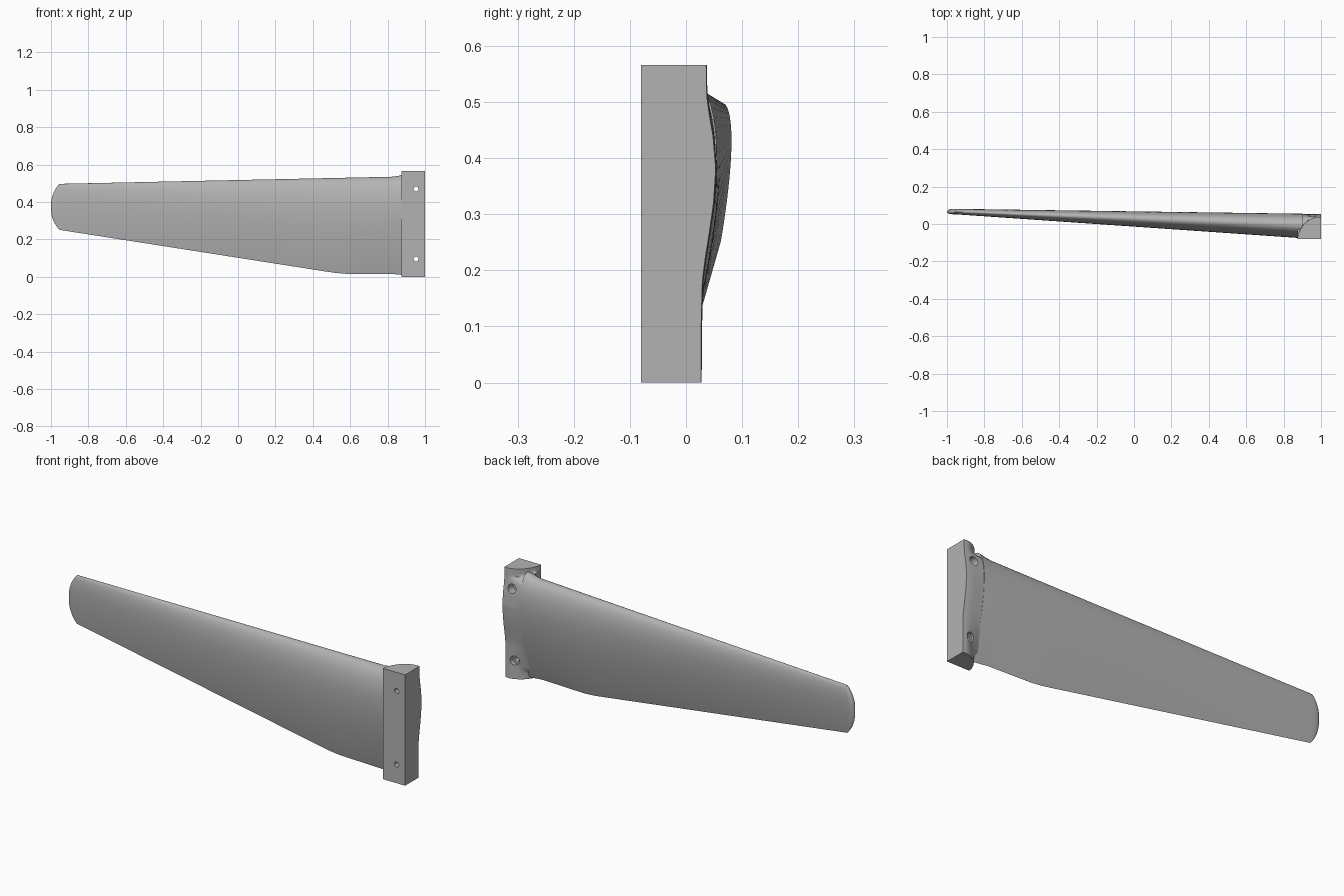
import bpy, bmesh, math
from mathutils import Vector

if "Cube" in bpy.data.objects:
    bpy.data.objects.remove(bpy.data.objects["Cube"])

grey = bpy.data.materials.new("plain grey")
grey.use_nodes = True
grey.diffuse_color = (0.45, 0.45, 0.45, 1)
grey.node_tree.nodes["Principled BSDF"].inputs["Base Color"].default_value = (0.45, 0.45, 0.45, 1)


def lerp(a, b, t):
    return a + (b - a) * t


def smooth(t):
    t = min(max(t, 0), 1)
    return t * t * (3 - 2 * t)


def curve(points, v):
    """Smoothly eased value through a short list of (position, value) pairs."""
    for (a, fa), (b, fb) in zip(points, points[1:]):
        if v <= b:
            return lerp(fa, fb, max(0, (v - a) / (b - a)))
    return points[-1][1]


def loft(name, rings):
    """Skin a list of equal closed rings and cap both ends."""
    bm = bmesh.new()
    loops = [[bm.verts.new(p) for p in ring] for ring in rings]
    n = len(loops[0])
    for a, b in zip(loops, loops[1:]):
        for i in range(n):
            j = (i + 1) % n
            bm.faces.new((a[i], a[j], b[j], b[i]))
    bm.faces.new(loops[0])
    bm.faces.new(loops[-1])
    bmesh.ops.remove_doubles(bm, verts=bm.verts, dist=0.0001)
    bmesh.ops.recalc_face_normals(bm, faces=bm.faces)
    mesh = bpy.data.meshes.new(name)
    bm.to_mesh(mesh)
    bm.free()
    obj = bpy.data.objects.new(name, mesh)
    bpy.context.collection.objects.link(obj)
    mesh.materials.append(grey)
    return obj


def shade(obj, angle):
    bpy.ops.object.select_all(action='DESELECT')
    obj.select_set(True)
    bpy.context.view_layer.objects.active = obj
    bpy.ops.object.shade_smooth_by_angle(angle=math.radians(angle))


# Blade outline along the span
LOW = [(-0.96, 0.252), (0.46, 0.03), (0.52, 0.021), (0.58, 0.016), (0.82, 0.016), (0.88, 0.01)]
HIGH = [(-0.96, 0.497), (0.82, 0.535), (0.86, 0.54), (0.89, 0.55)]
ROOT, TIP = 0.875, -0.955


def foil(c):
    """Half thickness of an aerofoil, c from leading edge to trailing edge."""
    return 10 * (0.2969 * math.sqrt(c) - 0.126 * c - 0.3516 * c**2 + 0.2843 * c**3 - 0.1036 * c**4)


def blade_point(x, c, side, thick=1.0):
    """side +1 is the back skin, -1 the front skin."""
    s = (x - TIP) / (ROOT - TIP)
    lead, trail = lerp(0.066, -0.004, s), lerp(0.062, -0.02, s)
    mid = lerp(lead, trail, c)
    peak = lerp(0.081, 0.055, s) if side > 0 else lerp(0.052, -0.074, s)
    y = mid + thick * foil(c) * (peak - lerp(lead, trail, 0.3))
    return y, lerp(curve(HIGH, x), curve(LOW, x), c)


# Blade: aerofoil sections, closing to a bowed, rounded tip
N = 28
cs = [(1 - math.cos(math.pi * i / N)) / 2 for i in range(N + 1)]
spans = [0.9, 0.875, 0.86, 0.84, 0.82, 0.7, 0.58, 0.55, 0.52, 0.49, 0.46,
         0.3, 0.1, -0.1, -0.3, -0.5, -0.7, -0.85]
stations = [(x, 0, 1) for x in spans]
stations += [(TIP, k, math.sqrt(1 - k**4)) for k in (0, 0.35, 0.6, 0.8, 0.92, 1)]
rings = []
for x, bow, thick in stations:
    ring = []
    for side, order in ((1, cs), (-1, cs[-2:0:-1])):
        for c in order:
            y, z = blade_point(x, c, side, thick)
            bulge = 0.045 * bow * (1 - abs(2 * c - 1)**2.4)
            ring.append((x - bulge, y, z))
    rings.append(ring)
blade = loft("blade", rings)
shade(blade, 50)

# Mounting block: flat front and end, back swept into the blade
FRONT, TOP = -0.08, 0.566
END = [(0, 0.027), (0.1, 0.027), (0.18, 0.029), (0.22, 0.034), (0.27, 0.042), (0.32, 0.049),
       (0.38, 0.053), (0.44, 0.048), (0.48, 0.041), (0.51, 0.037), (TOP, 0.036)]
high, low = curve(HIGH, ROOT), curve(LOW, ROOT)
rings = []
M, U = 56, 16
for k in range(M + 1):
    z = TOP * k / M
    end_y = curve(END, z)
    c = min(max((high - z) / (high - low), 0), 1)
    skin = blade_point(ROOT, c, 1)[0] - 0.003
    skin = lerp(FRONT + 0.002, skin, smooth(z / 0.05) * smooth((TOP - z) / 0.06))
    ring = [(ROOT, FRONT, z), (1, FRONT, z)]
    for i in range(U, -1, -1):
        u = 1 - math.cos(math.pi / 2 * i / U)
        arc = FRONT + 0.002 + (end_y - FRONT - 0.002) * (1 - (1 - u)**2)**0.6
        flat = lerp(skin, end_y, smooth(u))
        d = arc - flat
        y = lerp((arc + flat + math.sqrt(d * d + 0.0002)) / 2, end_y, u * u)
        y = min(y, max(arc, flat) + 0.004)
        ring.append((ROOT + 0.125 * u, y, z))
    rings.append(ring)
block = loft("mounting_block", rings)

# Screw holes: narrow through bore with a wider recess at the back
for z in (0.095, 0.47):
    for radius, y0, y1 in ((0.013, -0.2, 0.2), (0.023, 0.005, 0.2)):
        bpy.ops.mesh.primitive_cylinder_add(vertices=24, radius=radius, depth=y1 - y0,
                                            location=(0.952, (y0 + y1) / 2, z),
                                            rotation=(math.pi / 2, 0, 0))
        cutter = bpy.context.object
        cutter.name = "hole_cutter"
        cutter.hide_render = True
        cutter.data.materials.append(grey)
        mod = block.modifiers.new("hole", 'BOOLEAN')
        mod.operation, mod.object, mod.solver = 'DIFFERENCE', cutter, 'EXACT'
        bpy.ops.object.select_all(action='DESELECT')
        block.select_set(True)
        bpy.context.view_layer.objects.active = block
        bpy.ops.object.modifier_apply(modifier=mod.name)
        bpy.data.objects.remove(cutter)
shade(block, 35)
